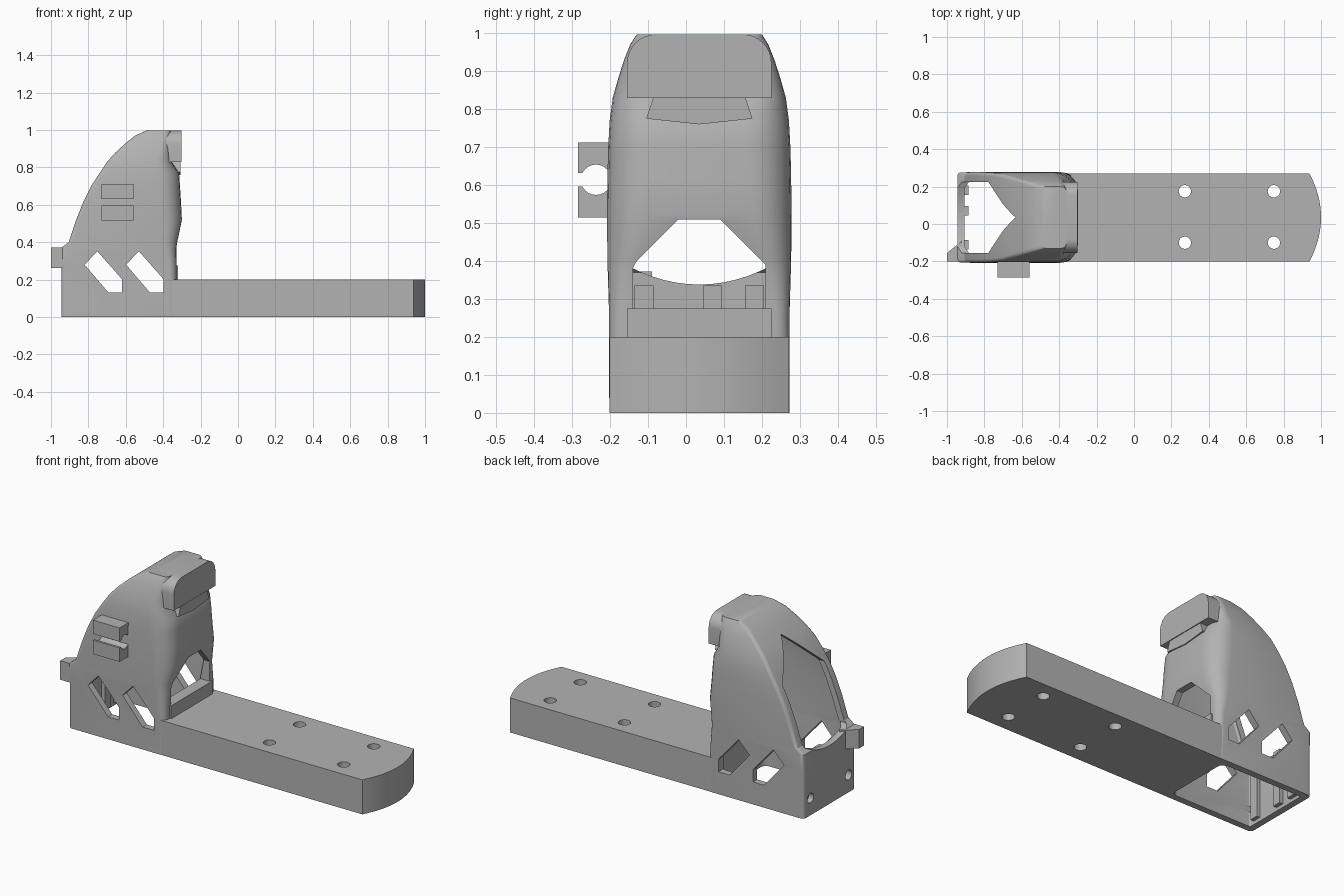
import bpy, bmesh, math
from mathutils import Vector

cube = bpy.data.objects.get("Cube")
if cube:
    bpy.data.objects.remove(cube, do_unlink=True)

CY = 0.035  # middle of the width

gray = bpy.data.materials.new("plain gray")
gray.use_nodes = True
gray.diffuse_color = (0.45, 0.45, 0.45, 1)
gray.node_tree.nodes["Principled BSDF"].inputs["Base Color"].default_value = gray.diffuse_color


def finish(name, bm):
    bmesh.ops.recalc_face_normals(bm, faces=bm.faces)
    me = bpy.data.meshes.new(name)
    bm.to_mesh(me)
    bm.free()
    ob = bpy.data.objects.new(name, me)
    bpy.context.collection.objects.link(ob)
    me.materials.append(gray)
    return ob


def loft(name, rings):
    """Skin a stack of equal-length rings and cap both ends."""
    bm = bmesh.new()
    rows = [[bm.verts.new(p) for p in ring] for ring in rings]
    n = len(rows[0])
    for a, b in zip(rows, rows[1:]):
        for i in range(n):
            j = (i + 1) % n
            bm.faces.new((a[i], a[j], b[j], b[i]))
    bm.faces.new(rows[0])
    bm.faces.new(rows[-1])
    return finish(name, bm)


def prism(name, outline, axis, lo, hi):
    """Extrude an outline along one axis; the outline uses the other two in order."""
    def place(p, d):
        q = list(p)
        q.insert("xyz".index(axis), d)
        return Vector(q)
    return loft(name, [[place(p, d) for p in outline] for d in (lo, hi)])


def box(name, x, y, z):
    return prism(name, [(x[0], y[0]), (x[1], y[0]), (x[1], y[1]), (x[0], y[1])], "z", *z)


def arc(cx, cy, r, a0, a1, n):
    angles = [math.radians(a0 + (a1 - a0) * i / n) for i in range(n + 1)]
    return [(cx + r * math.cos(a), cy + r * math.sin(a)) for a in angles]


def disc(cx, cy, r):
    return arc(cx, cy, r, 0, 345, 23)


def cut(ob, cutters):
    bpy.context.view_layer.objects.active = ob
    for c in cutters:
        m = ob.modifiers.new("cut", "BOOLEAN")
        m.operation = "DIFFERENCE"
        m.solver = "EXACT"
        m.object = c
        bpy.ops.object.modifier_apply(modifier=m.name)
        bpy.data.objects.remove(c, do_unlink=True)


def smooth(ob):
    bpy.ops.object.select_all(action="DESELECT")
    ob.select_set(True)
    bpy.context.view_layer.objects.active = ob
    bpy.ops.object.shade_smooth_by_angle(angle=math.radians(28))


def section(z, xb, xf, hw, rb, rf):
    """Rounded horizontal section with separate rear and front corner radii."""
    lo, hi = CY - hw, CY + hw
    pts = (arc(xf - rf, hi - rf, rf, 0, 90, 6) + arc(xb + rb, hi - rb, rb, 90, 180, 6)
           + arc(xb + rb, lo + rb, rb, 180, 270, 6) + arc(xf - rf, lo + rf, rf, 270, 360, 6))
    return [(x, y, z) for x, y in pts]


# Hollow tower: height, rear x, front x, half width, front corner radius
levels = [
    (0.0, -0.945, -0.33, 0.237, 0.03),
    (0.27, -0.945, -0.33, 0.238, 0.04),
    (0.37, -0.945, -0.33, 0.241, 0.06),
    (0.40, -0.905, -0.325, 0.242, 0.07),
    (0.52, -0.865, -0.30, 0.243, 0.10),
    (0.62, -0.825, -0.305, 0.242, 0.11),
    (0.70, -0.785, -0.31, 0.24, 0.11),
    (0.77, -0.74, -0.315, 0.236, 0.11),
    (0.83, -0.70, -0.355, 0.228, 0.08),
    (0.88, -0.655, -0.36, 0.214, 0.06),
    (0.93, -0.60, -0.36, 0.198, 0.05),
    (0.97, -0.55, -0.36, 0.182, 0.04),
    (0.997, -0.49, -0.36, 0.165, 0.03),
]
tower = loft("tower_shell", [section(z, b, f, h, 0.02, r) for z, b, f, h, r in levels])

t = 0.038  # wall thickness
inner = [(-0.05, -0.945, -0.35, 0.237, 0.05), (0.274, -0.945, -0.35, 0.237, 0.05)]
inner += [lv for lv in levels if 0.3 < lv[0] < 0.95]
cavity = loft("cavity_cutter", [section(z, b + t, f - t, h - t, 0.01, r * 0.7)
                                for z, b, f, h, r in inner])

# Pointed rear opening with a curved sill
sill = [(CY + s * 0.19, 0.338 + 0.05 * s * s) for s in [i / 6 for i in range(-6, 7)]]
rear_open = prism("rear_cutter", sill + [(CY + 0.19, 0.71), (CY, 0.90), (CY - 0.19, 0.71)],
                  "x", -1.1, -0.45)
# Tapered front window
window = [(CY - 0.175, 0.275), (CY + 0.175, 0.275), (CY + 0.175, 0.39),
          (CY + 0.055, 0.51), (CY - 0.055, 0.51), (CY - 0.175, 0.39)]
front_open = prism("front_cutter", window, "x", -0.5, -0.2)

# Slanted slots through both sides
slot = [(-0.752, 0.352), (-0.82, 0.28), (-0.692, 0.13), (-0.62, 0.13), (-0.62, 0.202)]
slots = [prism("slot_cutter", [(x + d, z) for x, z in slot], "y", -0.5, 0.5)
         for d in (0, 0.222)]
# Round holes in the rear wall
rear_holes = [prism("hole_cutter", disc(y, 0.1, 0.028), "x", -1.1, -0.86)
              for y in (CY - 0.175, CY + 0.175)]
cut(tower, [cavity, rear_open, front_open] + slots + rear_holes)
smooth(tower)

# Ribs on the inside of the rear wall
for y in (-0.11, 0.07, 0.18):
    box("rear_rib", (-0.915, -0.885), (y - 0.025, y + 0.025), (0.02, 0.335))

# Overhanging head block with rounded upper corners
r = 0.075
head_outline = ([(CY - 0.19, 0.83), (CY + 0.19, 0.83)]
                + arc(CY + 0.19 - r, 0.997 - r, r, 0, 90, 8)
                + arc(CY - 0.19 + r, 0.997 - r, r, 90, 180, 8))
smooth(prism("head_block", head_outline, "x", -0.46, -0.303))
# Narrow neck tucked under the head
prism("head_neck", [(CY - 0.12, 0.835), (CY + 0.12, 0.835), (CY + 0.14, 0.775),
                    (CY, 0.76), (CY - 0.14, 0.775)], "x", -0.42, -0.308)

# Step between tower and beam
box("front_ledge", (-0.38, -0.32), (CY - 0.19, CY + 0.19), (0.15, 0.275))

# Mounting beam with a bowed end and four bolt holes
bow = [(1.0 - 0.062 * s * s, CY + 0.236 * s) for s in [i / 10 for i in range(-10, 11)]]
beam = prism("mounting_beam", [(-0.37, CY - 0.236)] + bow + [(-0.37, CY + 0.236)],
             "z", 0, 0.2)
cut(beam, [prism("bolt_cutter", disc(x, y, 0.033), "z", -0.1, 0.3)
           for x in (0.272, 0.748) for y in (-0.1, 0.175)])
smooth(beam)

# Cable clip on the right side: two jaws around a round channel
clip = prism("cable_clip", [(-0.285, 0.515), (-0.19, 0.515), (-0.19, 0.712), (-0.285, 0.712)],
             "x", -0.73, -0.56)
cut(clip, [box("gap_cutter", (-0.8, -0.5), (-0.32, -0.215), (0.596, 0.632)),
           prism("channel_cutter", disc(-0.237, 0.614, 0.04), "x", -0.8, -0.5)])
smooth(clip)

# Small lug on the rear corner
prism("corner_lug", [(-1.0, -0.2), (-0.92, -0.2), (-0.92, -0.09), (-1.0, -0.155)],
      "z", 0.262, 0.372)
